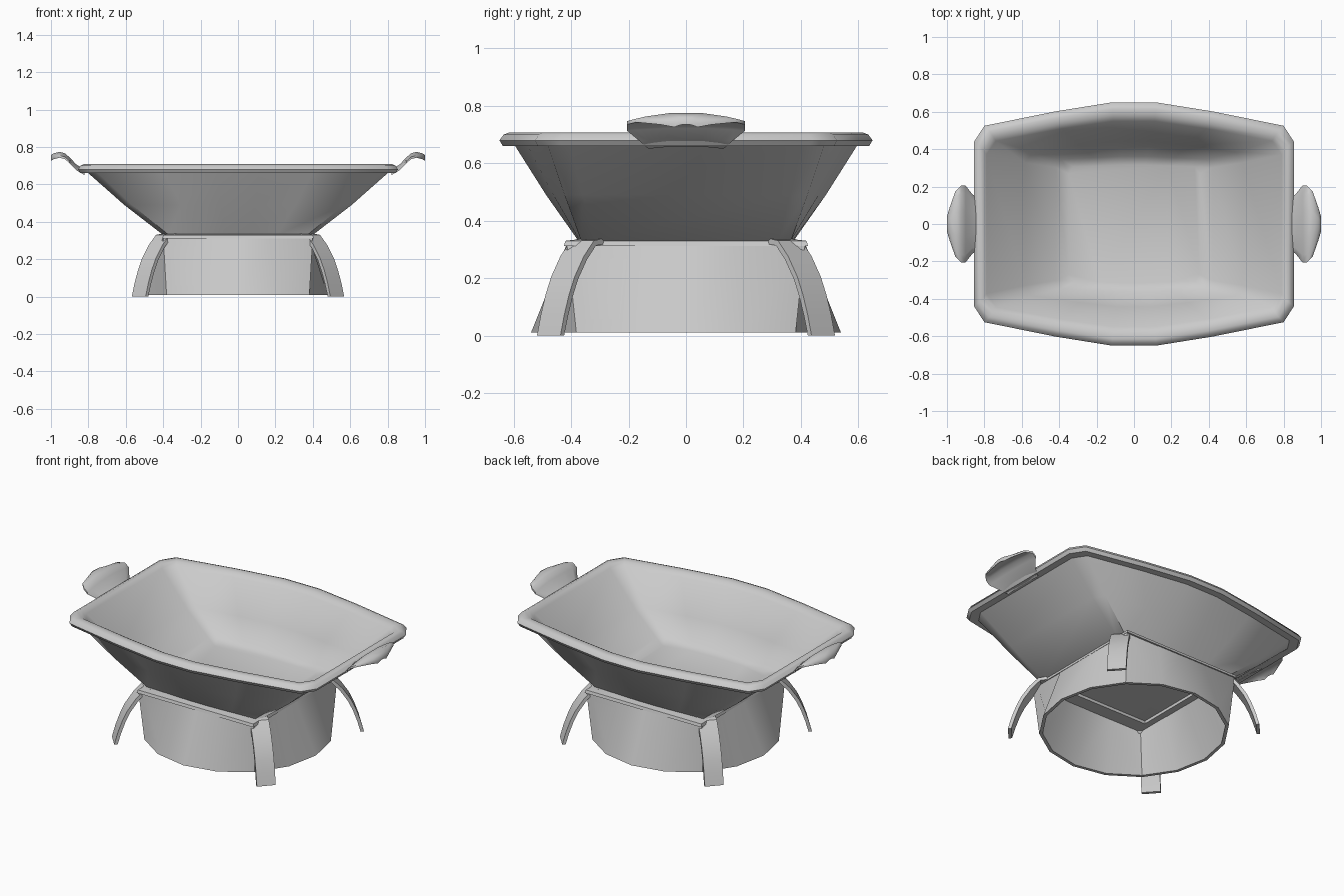
import bpy, bmesh, math

if "Cube" in bpy.data.objects:
    bpy.data.objects.remove(bpy.data.objects["Cube"])


def finish(name, bm, angle=35):
    bmesh.ops.recalc_face_normals(bm, faces=bm.faces)
    mesh = bpy.data.meshes.new(name)
    bm.to_mesh(mesh)
    bm.free()
    ob = bpy.data.objects.new(name, mesh)
    bpy.context.collection.objects.link(ob)
    bpy.ops.object.select_all(action='DESELECT')
    ob.select_set(True)
    bpy.context.view_layer.objects.active = ob
    bpy.ops.object.shade_smooth_by_angle(angle=math.radians(angle))
    return ob


def loft(name, rings, caps=True, closed=False, angle=35):
    """Skin a list of equal-length closed loops."""
    bm = bmesh.new()
    loops = [[bm.verts.new(p) for p in ring] for ring in rings]
    pairs = list(zip(loops, loops[1:]))
    if closed:
        pairs.append((loops[-1], loops[0]))
    for a, b in pairs:
        n = len(a)
        for i in range(n):
            j = (i + 1) % n
            bm.faces.new((a[i], a[j], b[j], b[i]))
    if caps and not closed:
        bm.faces.new(loops[0])
        bm.faces.new(loops[-1])
    return finish(name, bm, angle)


# Bowl: quarter outlines at the rim and at the base, mirrored into 16-point loops
TOP = [(0.855, 0.44), (0.80, 0.525), (0.42, 0.602), (0.12, 0.65)]
BASE = [(0.40, 0.32), (0.37, 0.365), (0.21, 0.37), (0.07, 0.375)]


def bowl_ring(z, t, dx=0.0, dy=0.0):
    q = [(b[0] + (a[0] - b[0]) * t, b[1] + (a[1] - b[1]) * t) for a, b in zip(TOP, BASE)]
    kx, ky = 1 - dx / q[0][0], 1 - dy / q[3][1]
    q = [(x * kx, y * ky) for x, y in q]
    pts = (q + [(-x, y) for x, y in reversed(q)]
           + [(-x, -y) for x, y in q] + [(x, -y) for x, y in reversed(q)])
    return [(x, y, z) for x, y in pts]


loft("bowl", [
    bowl_ring(0.33, 0),
    bowl_ring(0.49, 0.5, 0.02, 0.025),
    bowl_ring(0.66, 1, 0.055, 0.055),
    bowl_ring(0.66, 1, 0.012, 0.012),
    bowl_ring(0.68, 1),
    bowl_ring(0.70, 1, 0.012, 0.015),
    bowl_ring(0.708, 1, 0.03, 0.035),
    bowl_ring(0.703, 1, 0.05, 0.07),
    bowl_ring(0.685, 1, 0.066, 0.10),
    bowl_ring(0.50, 0.5, 0.045, 0.07),
    bowl_ring(0.375, 0.06, 0.01, 0.03),
    bowl_ring(0.355, 0, 0.05, 0.06),
], angle=40)


# Handles: fan-shaped tabs swept outward from both short sides
STATIONS = [(0.82, 0.672, 0.13), (0.865, 0.698, 0.16), (0.90, 0.735, 0.205),
            (0.925, 0.757, 0.205), (0.955, 0.765, 0.175), (0.985, 0.757, 0.09), (1.0, 0.748, 0.04)]
for side, label in ((1, "right"), (-1, "left")):
    rings = []
    for x, z, w in STATIONS:
        across = [-1, -0.8, -0.35, 0.35, 0.8, 1]
        upper = [(side * x, w * u, z + 0.012 - 0.022 * u * u) for u in across]
        lower = [(side * x, w * u, z - 0.012 - 0.010 * u * u) for u in reversed(across)]
        rings.append(upper + lower)
    loft(label + "_handle", rings, angle=50)


# Stand: skirt changing from a square top to a round foot
N = 16


def round_ring(r, z):
    return [(r * math.cos(2 * math.pi * i / N), r * math.sin(2 * math.pi * i / N), z) for i in range(N)]


def square_ring(hx, hy, z):
    out = []
    for i in range(N):
        c, s = math.cos(2 * math.pi * i / N), math.sin(2 * math.pi * i / N)
        m = max(abs(c), abs(s))
        out.append((hx * c / m, hy * s / m, z))
    return out


loft("stand_skirt", [
    round_ring(0.54, 0.01), square_ring(0.40, 0.415, 0.32),
    square_ring(0.38, 0.395, 0.32), round_ring(0.52, 0.01)], closed=True)

# Flat square frame carrying the bowl
loft("stand_frame", [
    square_ring(0.405, 0.425, 0.312), square_ring(0.40, 0.42, 0.33), square_ring(0.37, 0.36, 0.337),
    square_ring(0.34, 0.31, 0.337), square_ring(0.34, 0.31, 0.312)], closed=True)

# Four curved strap legs at the corners
LEG = [(0.49, 0.328), (0.535, 0.322), (0.585, 0.27), (0.632, 0.20), (0.66, 0.14), (0.685, 0.07), (0.705, 0.0)]
for sx, sy, label in ((1, -1, "front_right"), (-1, -1, "front_left"), (1, 1, "back_right"), (-1, 1, "back_left")):
    a = math.radians(42)
    c, s = math.cos(a) * sx, math.sin(a) * sy
    rings = []
    for k, (r, z) in enumerate(LEG):
        r0, z0 = LEG[max(k - 1, 0)]
        r1, z1 = LEG[min(k + 1, len(LEG) - 1)]
        d = math.hypot(r1 - r0, z1 - z0)
        nr, nz = -(z1 - z0) / d * 0.01, (r1 - r0) / d * 0.01
        if z == 0:
            nz = 0
        ring = []
        for o, w in ((1, -0.055), (1, 0.055), (-1, 0.055), (-1, -0.055)):
            rr = r + o * nr
            ring.append((rr * c - w * s, rr * s + w * c, z + o * nz))
        rings.append(ring)
    loft(label + "_leg", rings)
